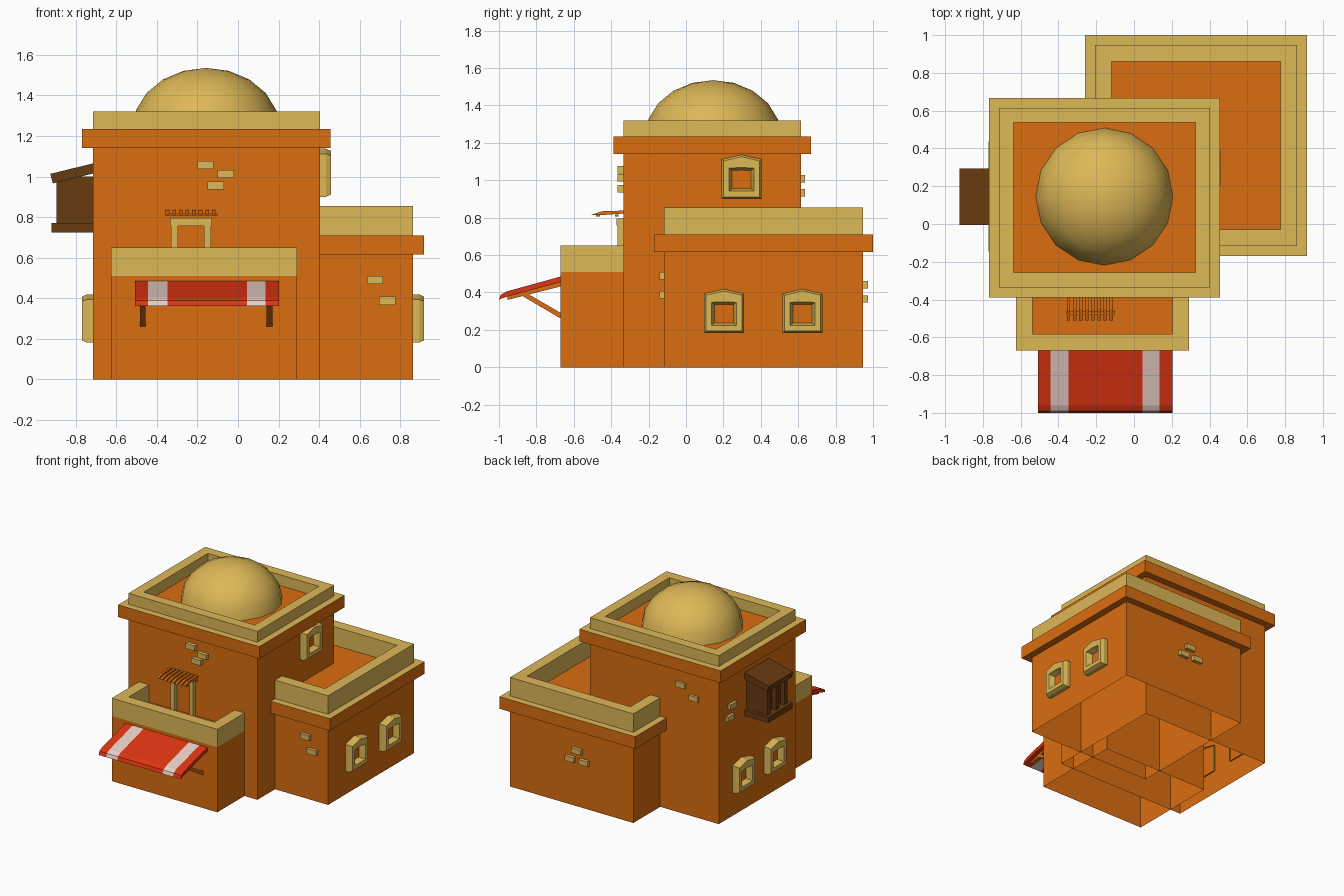
import bpy, bmesh
from mathutils import Vector

if "Cube" in bpy.data.objects:
    bpy.data.objects.remove(bpy.data.objects["Cube"])

def mat(name, rgb):
    m = bpy.data.materials.new(name)
    m.diffuse_color = (*rgb, 1)
    m.use_nodes = True
    m.node_tree.nodes["Principled BSDF"].inputs["Base Color"].default_value = m.diffuse_color
    return m

CLAY = mat("orange clay", (0.70, 0.155, 0.005))
SAND = mat("sand trim", (0.73, 0.48, 0.095))
RED = mat("red cloth", (0.73, 0.035, 0.006))
PALE = mat("pale cloth", (0.80, 0.62, 0.55))
WOOD = mat("dark wood", (0.14, 0.043, 0.005))

def finish(name, bm, mats):
    me = bpy.data.meshes.new(name)
    bm.to_mesh(me)
    bm.free()
    for m in mats:
        me.materials.append(m)
    ob = bpy.data.objects.new(name, me)
    bpy.context.collection.objects.link(ob)
    return ob

def loft(name, loops, bands, cap):
    """Bridge matching loops; bands and cap index (clay, sand)."""
    bm = bmesh.new()
    rows = [[bm.verts.new(p) for p in lp] for lp in loops]
    n = len(rows[0])
    for a, b, mi in zip(rows, rows[1:], bands):
        for i in range(n):
            j = (i + 1) % n
            bm.faces.new((a[i], a[j], b[j], b[i])).material_index = mi
    bm.faces.new(rows[-1]).material_index = cap
    return finish(name, bm, (CLAY, SAND))

def rect(r, z, grow=0.0):
    x0, x1, y0, y1 = r
    g = grow
    return [(x0 - g, y0 - g, z), (x1 + g, y0 - g, z), (x1 + g, y1 + g, z), (x0 - g, y1 + g, z)]

def prism(name, prof, a, b, m, axis="x"):
    """Extrude a (y,z) profile along x, or an (x,z) profile along y."""
    bm = bmesh.new()
    place = (lambda p, t: (t, p[0], p[1])) if axis == "x" else (lambda p, t: (p[0], t, p[1]))
    f = bm.faces.new([bm.verts.new(place(p, a)) for p in prof])
    ext = bmesh.ops.extrude_face_region(bm, geom=[f])
    step = Vector(place((0, 0), b - a))
    bmesh.ops.translate(bm, vec=step, verts=[v for v in ext["geom"] if isinstance(v, bmesh.types.BMVert)])
    bmesh.ops.recalc_face_normals(bm, faces=bm.faces)
    return finish(name, bm, (m,))

def box(name, x0, x1, y0, y1, z0, z1, m):
    return prism(name, [(y0, z0), (y1, z0), (y1, z1), (y0, z1)], x0, x1, m)

# walled blocks, open underneath, with cornice and parapet around a sunken roof
def block(name, r, zc, zp, top, wall):
    loft(name, [rect(r, 0), rect(r, zc), rect(r, zc, 0.053), rect(r, zp, 0.053), rect(r, zp),
                rect(r, top), rect(r, top, -wall), rect(r, zp, -wall)],
         (0, 0, 0, 1, 1, 1, 1), 0)

block("tower", (-0.715, 0.403, -0.335, 0.615), 1.14, 1.235, 1.32, 0.078)
block("side_wing", (-0.207, 0.863, -0.117, 0.947), 0.615, 0.71, 0.855, 0.087)
porch = (-0.625, 0.29, -0.67, 0.04)
loft("porch_balcony", [rect(porch, 0), rect(porch, 0.51), rect(porch, 0.65),
                       rect(porch, 0.65, -0.087), rect(porch, 0.515, -0.087)], (0, 1, 1, 1), 0)

# dome
bm = bmesh.new()
bmesh.ops.create_uvsphere(bm, u_segments=16, v_segments=10, radius=1)
bmesh.ops.delete(bm, geom=[v for v in bm.verts if v.co.z < -0.01], context="VERTS")
for v in bm.verts:
    v.co = (v.co.x * 0.363 - 0.157, v.co.y * 0.363 + 0.145, v.co.z * 0.3 + 1.235)
for f in bm.faces:
    f.smooth = True
finish("dome", bm, (SAND,))

# gabled window frames with a recessed pane
def window(name, x, y, z, side):
    def ring(hw, v0, v1, apex, d):
        pts = [(-hw, v0), (hw, v0), (hw, v1), (0, apex), (-hw, v1)]
        return [(x + side * d, y + side * u, z + v) for u, v in pts]
    loft(name, [ring(0.107, 0, 0.212, 0.237, -0.01), ring(0.107, 0, 0.212, 0.237, 0.03),
                ring(0.096, 0.011, 0.203, 0.226, 0.054), ring(0.066, 0.042, 0.165, 0.168, 0.054),
                ring(0.050, 0.055, 0.152, 0.154, 0.008)], (1, 1, 1, 1), 0)

window("wing_window_front", 0.863, 0.203, 0.182, 1)
window("wing_window_back", 0.863, 0.623, 0.182, 1)
window("tower_window_right", 0.403, 0.297, 0.90, 1)
window("tower_window_left_back", -0.715, 0.34, 0.182, -1)
window("tower_window_left_front", -0.715, -0.05, 0.182, -1)

# exposed bricks: walls facing front/back, then the left wall
for i, (x, z, y) in enumerate([
        (-0.16, 1.057, -0.345), (-0.06, 1.012, -0.345), (-0.11, 0.955, -0.345),
        (0.675, 0.49, -0.122), (0.735, 0.388, -0.122),
        (0.275, 0.44, 0.952), (0.335, 0.365, 0.952), (0.213, 0.365, 0.952),
        (-0.39, 1.008, 0.615), (-0.505, 0.933, 0.615)]):
    box(f"brick_{i}", x - 0.04, x + 0.04, y - 0.02, y + 0.02, z - 0.02, z + 0.02, SAND)
for i, (y, z) in enumerate([(0.46, 0.875), (0.49, 0.79)]):
    box(f"left_brick_{i}", -0.737, -0.70, y - 0.04, y + 0.04, z - 0.02, z + 0.02, SAND)

# balcony door frame
for n, x in (("left", -0.313), ("right", -0.150)):
    box(f"door_jamb_{n}", x - 0.017, x + 0.017, -0.365, -0.33, 0.51, 0.76, SAND)
box("door_lintel", -0.335, -0.128, -0.372, -0.33, 0.757, 0.795, SAND)

# slatted shade over the door
for i in range(8):
    x = -0.347 + i * 0.0325
    prism(f"shade_slat_{i}", [(-0.33, 0.822), (-0.33, 0.838), (-0.45, 0.834), (-0.51, 0.814), (-0.45, 0.814)],
          x - 0.009, x + 0.009, CLAY)
for i, y in enumerate((-0.47, -0.37)):
    box(f"shade_bar_{i}", -0.357, -0.10, y - 0.01, y + 0.01, 0.806, 0.818, CLAY)

# striped cloth awning, its ribs and struts
cloth = [(-0.66, 0.488), (-0.96, 0.405), (-0.99, 0.388), (-1.0, 0.362), (-0.955, 0.378), (-0.66, 0.458)]
cuts = [-0.508, -0.443, -0.348, 0.045, 0.135, 0.203]
for i, (a, b) in enumerate(zip(cuts, cuts[1:])):
    prism(f"awning_panel_{i}", cloth, a, b, PALE if i % 2 else RED)
for n, x in (("left", -0.47), ("right", 0.155)):
    prism(f"awning_rib_{n}", [(-0.66, 0.46), (-0.955, 0.38), (-0.955, 0.36), (-0.66, 0.435)],
          x - 0.015, x + 0.015, CLAY)
    prism(f"awning_strut_{n}", [(-0.66, 0.285), (-0.85, 0.395), (-0.885, 0.387), (-0.66, 0.255)],
          x - 0.014, x + 0.014, CLAY)

# wooden bay window on the left wall
box("bay_base", -0.92, -0.70, -0.005, 0.295, 0.725, 0.77, WOOD)
prism("bay_roof", [(-0.925, 1.013), (-0.912, 0.966), (-0.70, 1.018), (-0.70, 1.068)], -0.005, 0.295, WOOD, "y")
box("bay_core", -0.86, -0.70, 0.045, 0.245, 0.76, 1.0, WOOD)
for i in range(3):
    y = 0.04 + i * 0.105
    box(f"bay_post_{i}", -0.895, -0.855, y - 0.02, y + 0.02, 0.76, 0.985, WOOD)
for n, y in (("front", 0.02), ("back", 0.25)):
    box(f"bay_side_{n}", -0.87, -0.70, y, y + 0.02, 0.76, 1.0, WOOD)
